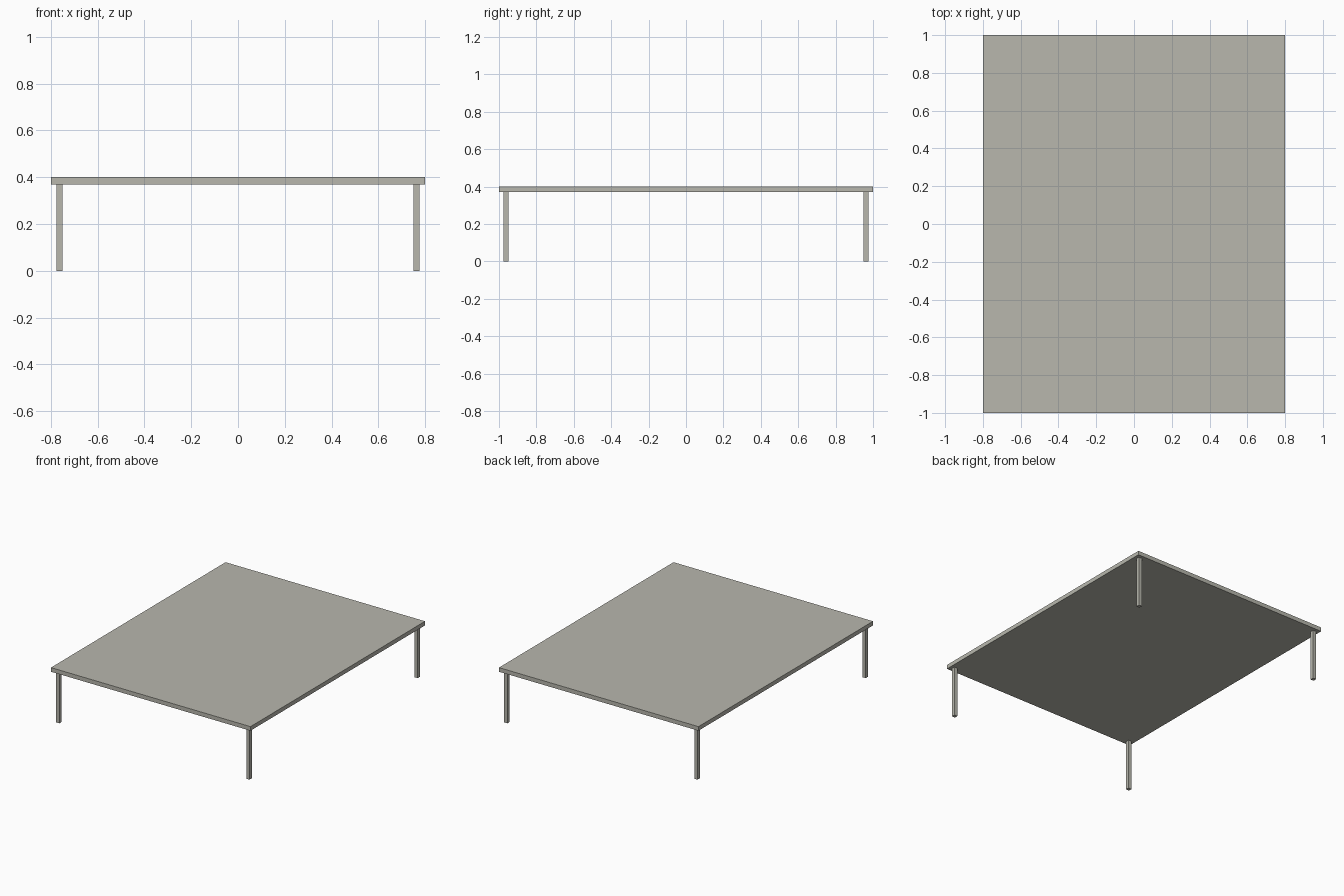
import bpy

if "Cube" in bpy.data.objects:
    bpy.data.objects.remove(bpy.data.objects["Cube"])

# warm grey shared by all parts
grey = bpy.data.materials.new("warm_grey")
grey.diffuse_color = (0.48, 0.475, 0.42, 1)
grey.use_nodes = True
grey.node_tree.nodes["Principled BSDF"].inputs["Base Color"].default_value = grey.diffuse_color


def box(name, lo, hi):
    size = [b - a for a, b in zip(lo, hi)]
    centre = [(a + b) / 2 for a, b in zip(lo, hi)]
    bpy.ops.mesh.primitive_cube_add(size=1, location=centre)
    ob = bpy.context.object
    ob.name = name
    ob.scale = size
    bpy.ops.object.transform_apply(location=False, rotation=False, scale=True)
    ob.data.materials.append(grey)
    return ob


HX, HY, TOP, THICK = 0.8, 1.0, 0.4, 0.03
INSET, LEG = 0.024, 0.026

# flat table top
box("table_top", (-HX, -HY, TOP - THICK), (HX, HY, TOP))

# four slim square legs, slightly inset from the corners
for sx, side in ((-1, "left"), (1, "right")):
    for sy, end in ((-1, "front"), (1, "back")):
        cx = sx * (HX - INSET - LEG / 2)
        cy = sy * (HY - INSET - LEG / 2)
        box(f"{end}_{side}_leg",
            (cx - LEG / 2, cy - LEG / 2, 0),
            (cx + LEG / 2, cy + LEG / 2, TOP - THICK))
